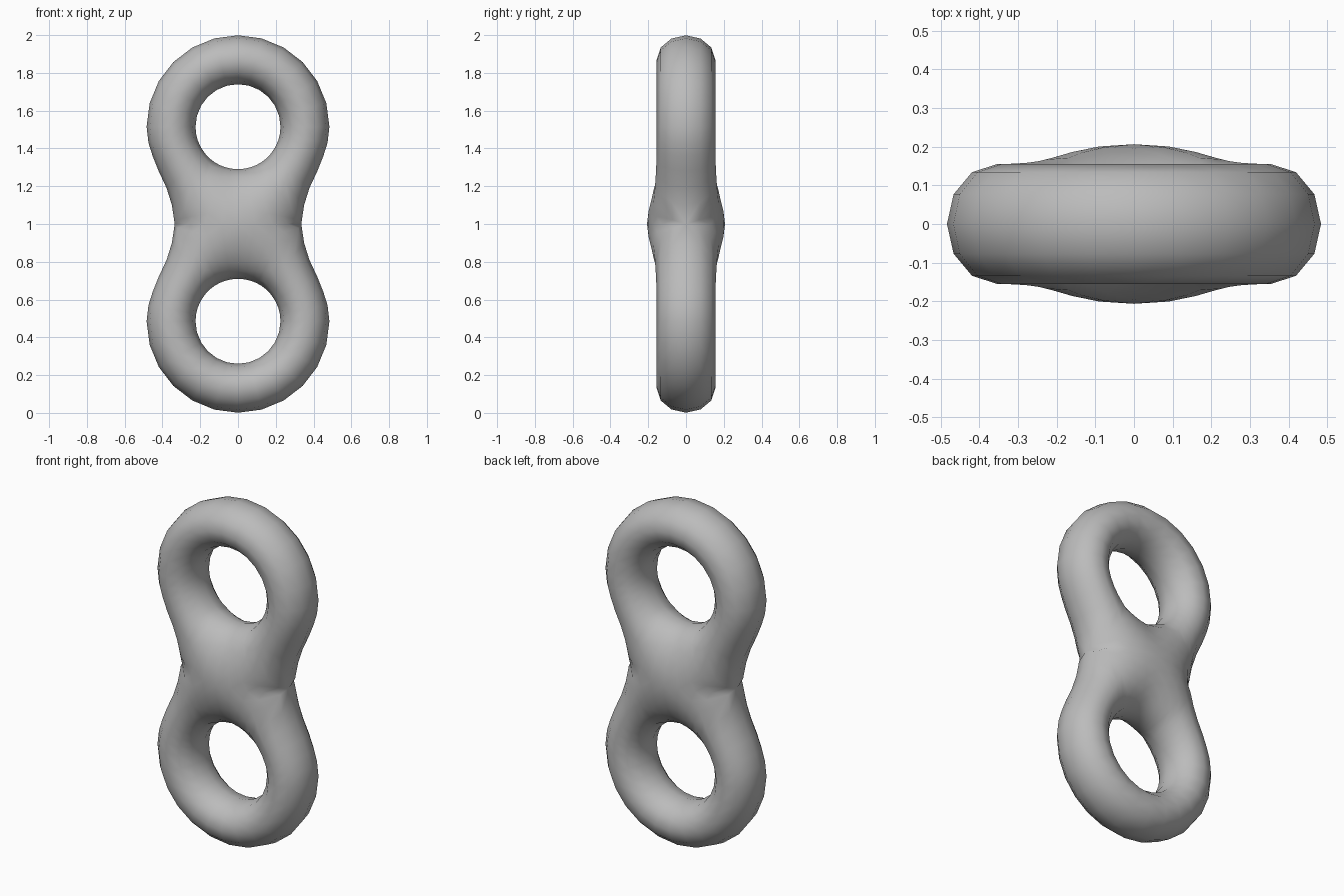
import bpy, bmesh, math
from mathutils import Vector
from mathutils.geometry import intersect_point_line

if "Cube" in bpy.data.objects:
    bpy.data.objects.remove(bpy.data.objects["Cube"])

HOLE, RIM, CZ = 0.225, 0.484, 0.515   # hole radius, outer radius, ring centre above the waist
WAIST = 0.335
STEPS = 7                             # points across the front from hole to rim

# Outline of one quarter: round top, then the sweep into the waist
outline = [Vector((RIM * math.cos(a), CZ + RIM * math.sin(a)))
           for a in (math.radians(90 - 15 * i) for i in range(7))]
outline += [Vector(p) for p in ((0.474, 0.43), (0.452, 0.36), (0.42, 0.28),
                                (0.378, 0.19), (0.35, 0.1), (WAIST, 0))]
ends = outline + [Vector((x, 0)) for x in (0.26, 0.18, 0.09, 0)]
centre = Vector((0, CZ))


def edge_distance(p):
    best = 9
    for a, b in zip(outline, outline[1:]):
        q, t = intersect_point_line(p, a, b)
        q = a.lerp(b, min(1, max(0, t)))
        best = min(best, (p - q.to_2d()).length)
    return best


def half_depth(p):
    # Rounded between hole and rim, with a swelling in the middle
    dh, do = max(0, (p - centre).length - HOLE), edge_distance(p)
    thick = 0.155 + 0.052 * math.exp(-(p.x / 0.27) ** 2 - (p.y / 0.22) ** 2)
    return thick * 2 * math.sqrt(dh * do) / (dh + do)


# Front quarter as a grid of rays from the hole outwards
bm = bmesh.new()
rows = []
for i, end in enumerate(ends):
    start = centre + (end - centre).normalized() * HOLE
    sweep = math.pi
    if i >= len(outline):
        sweep = math.pi / 2 * (1 + end.x / WAIST)
    row = []
    for k in range(STEPS):
        f = (1 - math.cos(sweep * k / (STEPS - 1))) / (1 - math.cos(sweep))
        p = start.lerp(end, f)
        y = 0 if k == 0 or (k == STEPS - 1 and i < len(outline)) else half_depth(p)
        row.append(bm.verts.new((max(0, p.x) if p.x > 1e-5 else 0, -y, p.y)))
    rows.append(row)
for r, s in zip(rows, rows[1:]):
    for k in range(STEPS - 1):
        bm.faces.new((r[k], r[k + 1], s[k + 1], s[k]))
bmesh.ops.recalc_face_normals(bm, faces=bm.faces)
if sum(f.normal.y for f in bm.faces) > 0:
    bmesh.ops.reverse_faces(bm, faces=bm.faces)
for f in bm.faces:
    f.smooth = True

mesh = bpy.data.meshes.new("double_ring")
bm.to_mesh(mesh)
bm.free()
ring = bpy.data.objects.new("double_ring", mesh)
ring.location.z = 1
bpy.context.collection.objects.link(ring)

# Mirror to all sides
mir = ring.modifiers.new("mirror", 'MIRROR')
mir.use_axis = (True, True, True)
mir.merge_threshold = 0.0005

grey = bpy.data.materials.new("grey")
grey.diffuse_color = (0.5, 0.5, 0.5, 1)
grey.use_nodes = True
grey.node_tree.nodes["Principled BSDF"].inputs["Base Color"].default_value = grey.diffuse_color
mesh.materials.append(grey)
